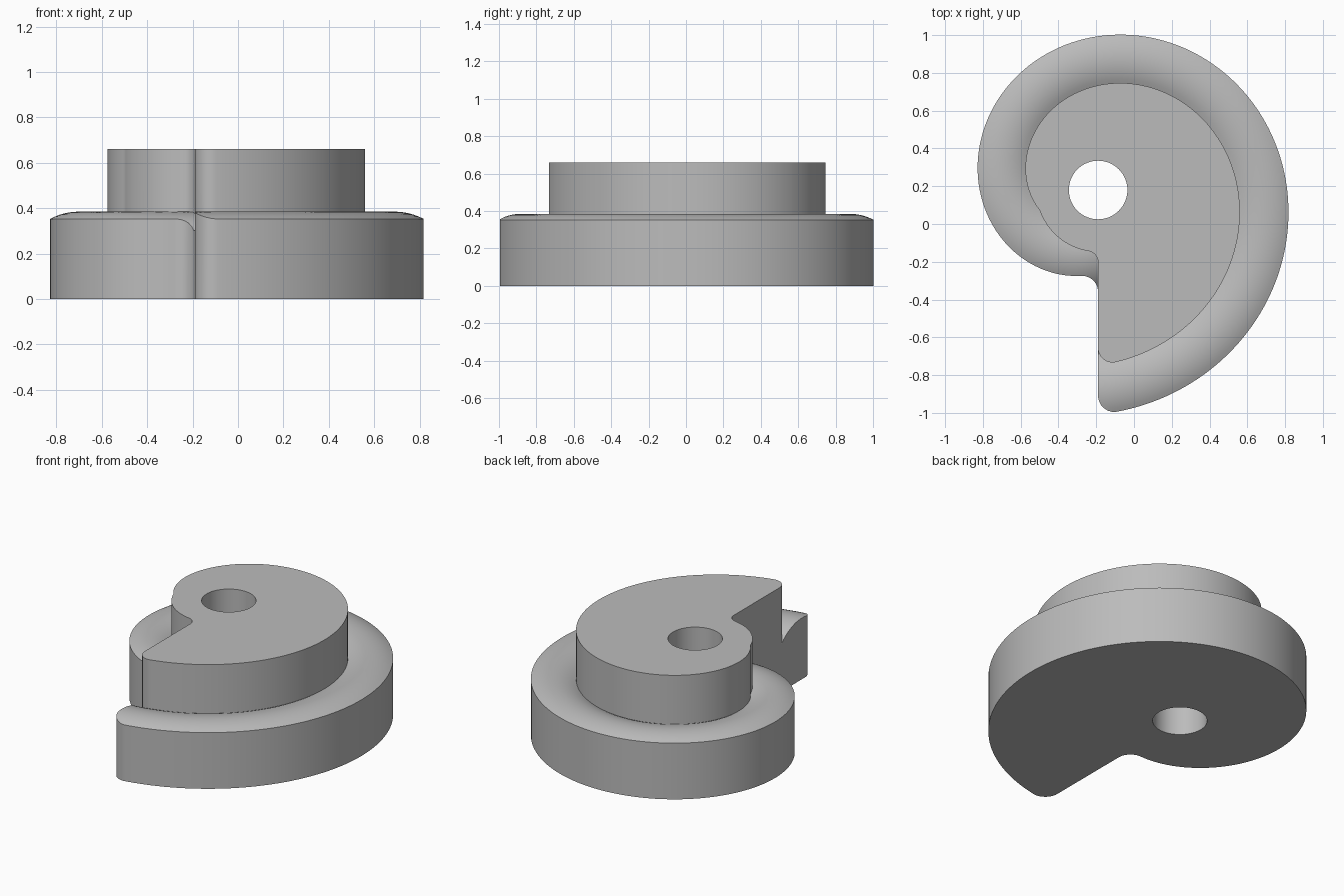
import bpy, bmesh, math
from mathutils import Vector

if "Cube" in bpy.data.objects:
    bpy.data.objects.remove(bpy.data.objects["Cube"], do_unlink=True)

AXIS = Vector((-0.19, 0.18))      # centre of the bore
RISE, START = 0.187, 0.44         # spiral growth per quarter turn, first radius
RIM = 0.26                        # width of the rounded ledge
HUB = 0.327                       # smallest radius of the raised part
TOP, PEAK, ARC = 0.66, 0.385, 0.28
TURN_STEPS, FILLET_STEPS, RIM_STEPS = 180, 8, 12

# Plain grey material
grey = bpy.data.materials.new("plain_grey")
grey.use_nodes = True
grey.diffuse_color = (0.5, 0.5, 0.5, 1)
bsdf = next(n for n in grey.node_tree.nodes if n.type == "BSDF_PRINCIPLED")
bsdf.inputs["Base Color"].default_value = grey.diffuse_color


def spiral(q, inset, least):
    """Point on the spiral after q quarter turns, relative to the bore."""
    r = max(START + RISE * q - inset, least)
    a = -math.pi / 2 * (1 + q)
    return Vector((r * math.cos(a), r * math.sin(a)))


def normal(q, inset, least):
    d = spiral(q + 0.001, inset, least) - spiral(q - 0.001, inset, least)
    return Vector((-d.y, d.x)).normalized()


def fillet(lo, hi, side, rad, inset, least):
    """Arc joining the straight step (x = 0) to the spiral."""
    for _ in range(40):
        q = (lo + hi) / 2
        p, n = spiral(q, inset, least), normal(q, inset, least)
        if p.x + side * rad * (n.x + 1) > 0:
            lo = q
        else:
            hi = q
    centre = p + n * side * rad
    begin, end = Vector((side, 0)), -side * n
    arc = []
    for i in range(FILLET_STEPS):
        t = i / FILLET_STEPS
        arc.append(centre + (begin * (1 - t) + end * t).normalized() * rad)
    return q, arc


def outline(inset, least, inner_rad, tip_rad):
    qa, inner = fillet(0, 0.5, 1, inner_rad, inset, least)
    qb, tip = fillet(3.4, 4, -1, tip_rad, inset, least)
    turn = [spiral(qa + (qb - qa) * i / TURN_STEPS, inset, least)
            for i in range(TURN_STEPS + 1)]
    return inner + turn + tip[::-1]


def ledge_height(p, first_half):
    """Circular crown that follows the spiral."""
    q = (-math.atan2(p.y, p.x) / (math.pi / 2) - 1) % 4
    if first_half and q > 3:
        q -= 4
    if not first_half and q < 1:
        q += 4
    t = p.length - (START + RISE * q) + RIM / 2
    t = max(-0.2, min(0.2, t))
    return PEAK - ARC + math.sqrt(ARC * ARC - t * t)


# Cam body: base wall, crowned ledge, raised part
outer = outline(0, 0, 0.085, 0.085)
inner = outline(RIM, HUB, 0.06, 0.075)
count = len(outer)
bm = bmesh.new()


def ring(points, height=None):
    verts = []
    for i, p in enumerate(points):
        z = ledge_height(p, i < count / 2) if height is None else height
        verts.append(bm.verts.new((p.x + AXIS.x, p.y + AXIS.y, z)))
    return verts


rings = [ring(outer, 0)]
for k in range(RIM_STEPS + 1):
    rings.append(ring([a.lerp(b, k / RIM_STEPS) for a, b in zip(outer, inner)]))
rings.append(ring(inner, TOP))

for low, high in zip(rings, rings[1:]):
    for i in range(count - 1):
        bm.faces.new((low[i], low[i + 1], high[i + 1], high[i]))
bm.faces.new(rings[0])
bm.faces.new(rings[-1])
# Flat step face
bm.faces.new([r[-1] for r in rings] + [r[0] for r in reversed(rings)])
bmesh.ops.recalc_face_normals(bm, faces=bm.faces)
mesh = bpy.data.meshes.new("cam_body")
bm.to_mesh(mesh)
bm.free()
mesh.materials.append(grey)
cam = bpy.data.objects.new("cam_body", mesh)
bpy.context.collection.objects.link(cam)

# Round bore
bpy.ops.mesh.primitive_cylinder_add(vertices=64, radius=0.155, depth=2,
                                    location=(AXIS.x, AXIS.y, 0.3))
cutter = bpy.context.object
cutter.name = "bore_cutter"
cutter.hide_render = True
cutter.data.materials.append(grey)
bore = cam.modifiers.new("bore", "BOOLEAN")
bore.operation = "DIFFERENCE"
bore.solver = "EXACT"
bore.object = cutter

bpy.ops.object.select_all(action="DESELECT")
cam.select_set(True)
bpy.context.view_layer.objects.active = cam
bpy.ops.object.modifier_apply(modifier=bore.name)
bpy.data.objects.remove(cutter, do_unlink=True)
bpy.ops.object.shade_smooth_by_angle(angle=math.radians(25))
